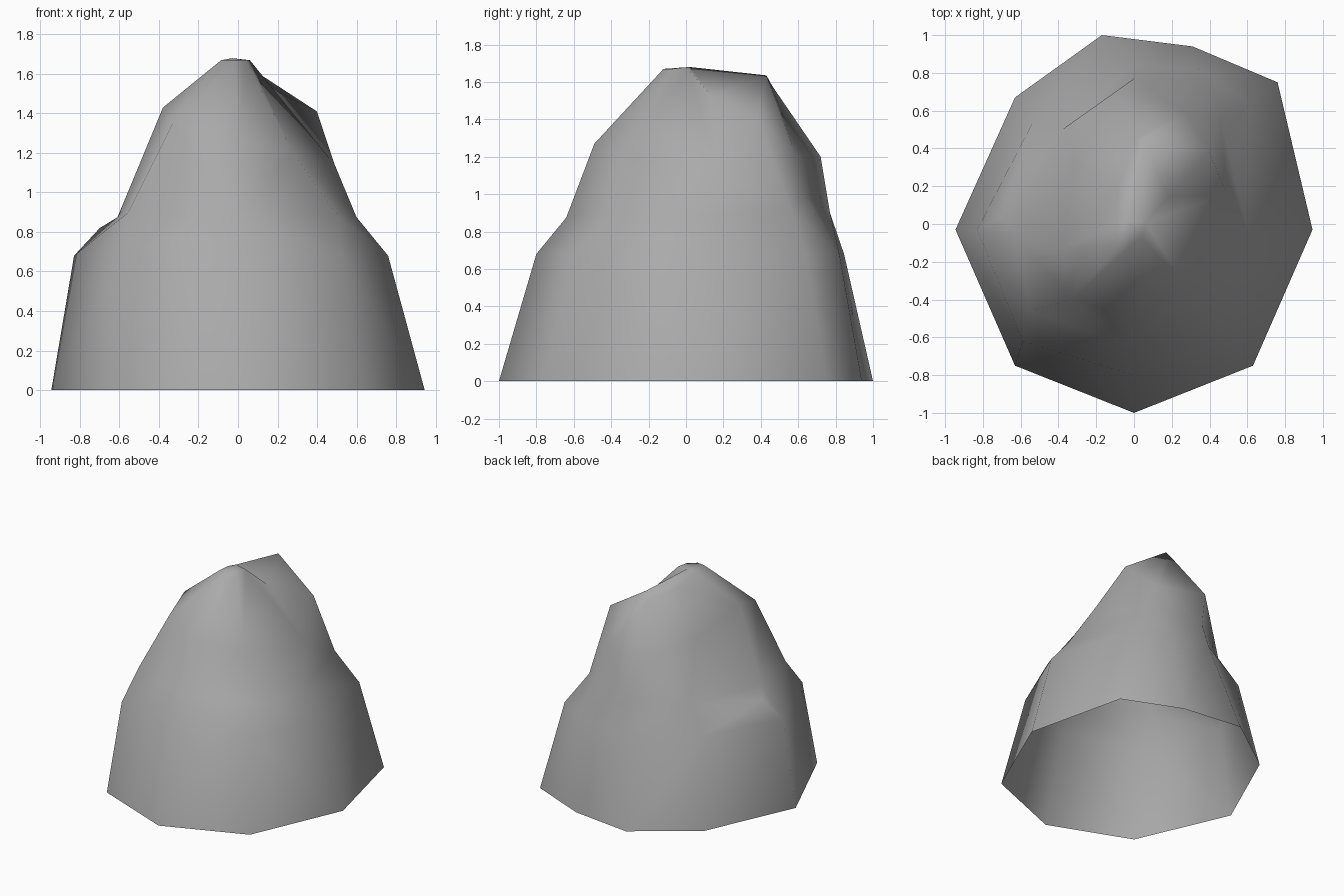
import bpy
import bmesh
from mathutils import Vector

default_cube = bpy.data.objects.get("Cube")
if default_cube:
    bpy.data.objects.remove(default_cube, do_unlink=True)


def make_material(name, colour):
    material = bpy.data.materials.new(name)
    material.use_nodes = True
    material.diffuse_color = colour
    shader = next(n for n in material.node_tree.nodes if n.type == "BSDF_PRINCIPLED")
    shader.inputs["Base Color"].default_value = colour
    shader.inputs["Roughness"].default_value = 0.9
    return material


def add_ring(bm, outline, height):
    """Add one loop of points; a point may carry its own height."""
    return [bm.verts.new((p[0], p[1], p[2] if len(p) > 2 else height))
            for p in outline]


def bridge(bm, lower, upper):
    """Join two loops with a band of quads, returned in column order."""
    count = len(lower)
    return [bm.faces.new((lower[i], lower[(i + 1) % count],
                          upper[(i + 1) % count], upper[i]))
            for i in range(count)]


# Loops run from the -x side, across the front, then round the back
foot = [(-.945, -.03), (-.63, -.75), (0, -1), (.63, -.75), (.945, -.03),
        (.76, .75), (.31, .94), (-.17, 1), (-.63, .67)]
shoulder = [(-.83, -.03), (-.59, -.62), (0, -.8), (.52, -.61), (.76, -.03),
            (.62, .64), (.34, .82), (0, .845), (-.53, .55)]
waist = [(-.61, -.08), (-.555, -.46, .9), (0, -.64), (.51, -.38), (.6, -.03),
         (.46, .56, .92), (.33, .63, 1), (0, .77, .9), (-.38, .5)]
neck = [(-.38, -.13, 1.43), (-.33, -.4, 1.35), (0, -.49, 1.27),
        (.28, -.34), (.49, .16, 1.14), (.4, .38, 1.41), (.27, .59),
        (-.07, .72), (-.31, .32, 1.3)]
crown = [(-.09, 0, 1.66), (-.085, -.11), (-.02, -.12), (.04, -.07), (.06, .01),
         (.18, .14, 1.52), (.055, .43, 1.635), (.02, .46, 1.58),
         (-.08, .2, 1.61)]

# Rock shell, open underneath
bm = bmesh.new()
levels = [(foot, 0), (shoulder, .68), (waist, .875), (neck, 1.2), (crown, 1.67)]
rings = [add_ring(bm, outline, height) for outline, height in levels]
bands = [bridge(bm, lower, upper) for lower, upper in zip(rings, rings[1:])]

# Rounded tip closing the crown
tip = bm.verts.new((-.03, .02, 1.68))
for i, vert in enumerate(rings[-1]):
    bm.faces.new((vert, rings[-1][(i + 1) % len(rings[-1])], tip))

# Small knob on the side, raised from one panel above the shoulder
knob = bmesh.ops.poke(bm, faces=[bands[1][-1]])["verts"][0]
knob.co = Vector((-.7, .04, .82))

bmesh.ops.triangulate(bm, faces=bm.faces[:], quad_method="SHORT_EDGE")
bmesh.ops.recalc_face_normals(bm, faces=bm.faces[:])
for face in bm.faces:
    face.smooth = True

mesh = bpy.data.meshes.new("rock")
bm.to_mesh(mesh)
bm.free()
mesh.materials.append(make_material("stone grey", (.4, .4, .4, 1)))
rock = bpy.data.objects.new("rock", mesh)
bpy.context.scene.collection.objects.link(rock)
